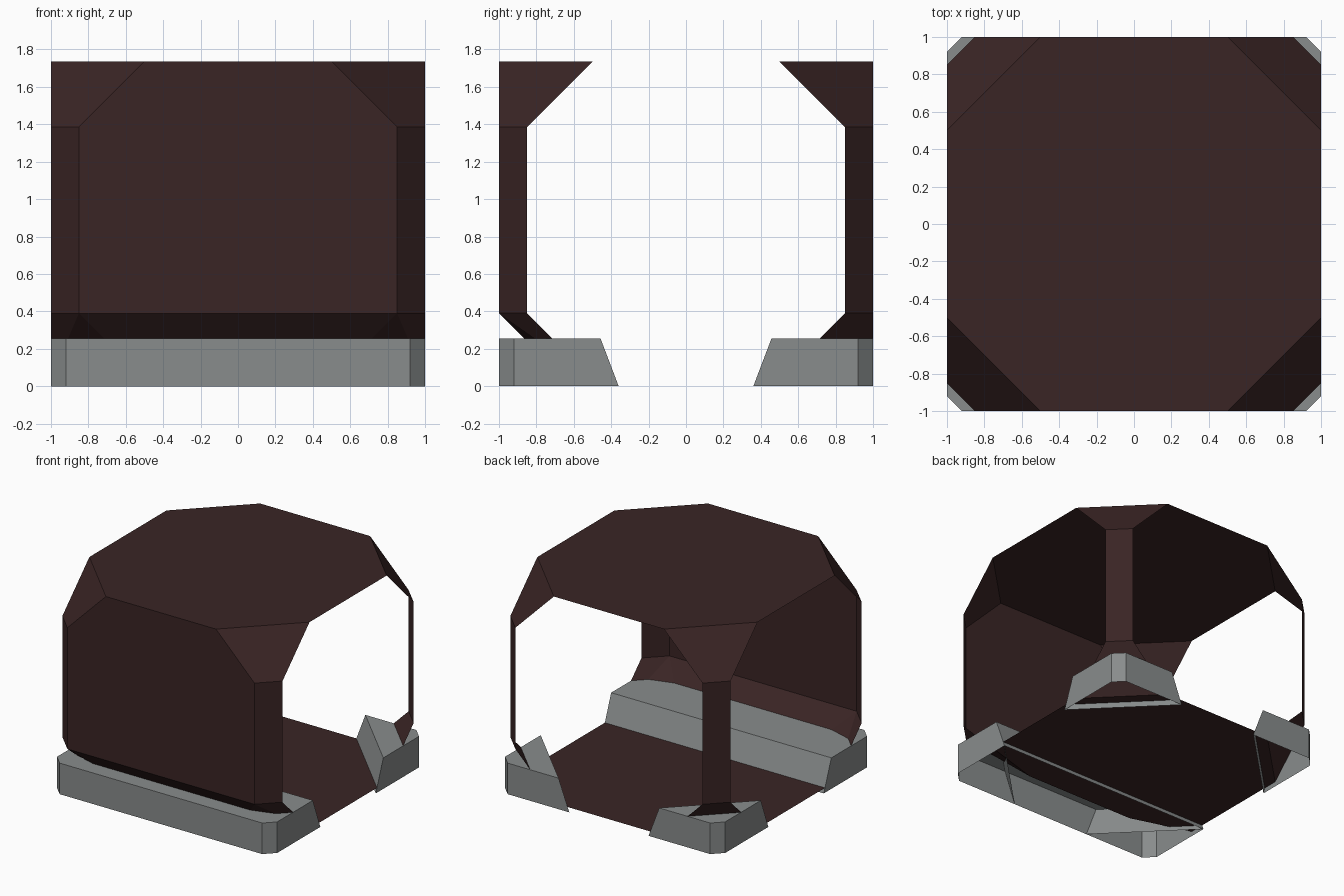
import bpy, bmesh

if "Cube" in bpy.data.objects:
    bpy.data.objects.remove(bpy.data.objects["Cube"])

TOP, UPPER, LOWER, FLOOR = 1.735, 1.385, 0.39, 0.04   # shell levels
KERB = 0.255                                          # kerb height


def material(name, rgb):
    m = bpy.data.materials.new(name)
    m.diffuse_color = (*rgb, 1)
    m.use_nodes = True
    m.node_tree.nodes["Principled BSDF"].inputs["Base Color"].default_value = m.diffuse_color
    return m


shell_brown = material("dark brown", (0.042, 0.018, 0.018))
kerb_grey = material("mid grey", (0.25, 0.265, 0.265))


def sheet(name, polygons, mat):
    """One open surface made of joined flat polygons."""
    bm = bmesh.new()
    for poly in polygons:
        bm.faces.new([bm.verts.new(p) for p in poly])
    bmesh.ops.remove_doubles(bm, verts=bm.verts, dist=0.0005)
    bmesh.ops.recalc_face_normals(bm, faces=bm.faces)
    me = bpy.data.meshes.new(name)
    bm.to_mesh(me)
    bm.free()
    me.materials.append(mat)
    ob = bpy.data.objects.new(name, me)
    bpy.context.collection.objects.link(ob)
    return ob


def octagon(z, front):
    """Octagonal plate; front is the y of its front edge."""
    return [(1, -.5, z), (1, .5, z), (.5, 1, z), (-.5, 1, z),
            (-1, .5, z), (-1, -.5, z), (-.5, front, z), (.5, front, z)]


# Roof and floor plates
sheet("roof", [octagon(TOP, -1)], shell_brown)
sheet("floor", [octagon(FLOOR, -.65)], shell_brown)

# Front wall with a sloped foot running in to the floor
sheet("front_wall", [
    [(-.85, -1, LOWER), (.85, -1, LOWER), (.85, -1, UPPER),
     (.5, -1, TOP), (-.5, -1, TOP), (-.85, -1, UPPER)],
    [(-.85, -1, LOWER), (.85, -1, LOWER), (.5, -.65, FLOOR), (-.5, -.65, FLOOR)],
], shell_brown)

for sx, side in ((-1, "left"), (1, "right")):
    for sy, end in ((-1, "front"), (1, "back")):
        def pair(a, z):
            """Two ends of a diagonal corner edge at height z."""
            return [(sx, sy * a, z), (sx * a, sy, z)]

        # Corner post with flared head and foot
        head, up, low = pair(.5, TOP), pair(.85, UPPER), pair(.85, LOWER)
        foot = pair(.5, FLOOR)
        if sy < 0:
            foot[1] = (sx * .5, -.65, FLOOR)
        sheet(f"corner_post_{end}_{side}", [
            head + up[::-1], up + low[::-1],
            [low[0], low[1], foot[0]], [low[1], foot[1], foot[0]],
        ], shell_brown)

        # Corner kerb: open-bottomed shell with a sloped inner face
        o0, o1 = pair(.92, 0), pair(.92, KERB)
        i0, i1 = pair(.36, 0), pair(.457, KERB)
        polys = [
            o0 + o1[::-1],
            [i0[0], o0[0], o1[0], i1[0]],
            [i0[1], o0[1], o1[1], i1[1]],
            i0 + i1[::-1],
            [i1[0], o1[0], o1[1], i1[1]],
        ]
        sheet(f"kerb_{end}_{side}", polys, kerb_grey)

# Front kerb bridging the two front corner kerbs
sheet("front_kerb", [
    [(-.36, -1, 0), (.36, -1, 0), (.457, -1, KERB), (-.457, -1, KERB)],
    [(-.457, -1, KERB), (.457, -1, KERB), (1, -.457, KERB), (-1, -.457, KERB)],
    [(-1, -.457, KERB), (1, -.457, KERB), (1, -.36, 0), (-1, -.36, 0)],
], kerb_grey)
